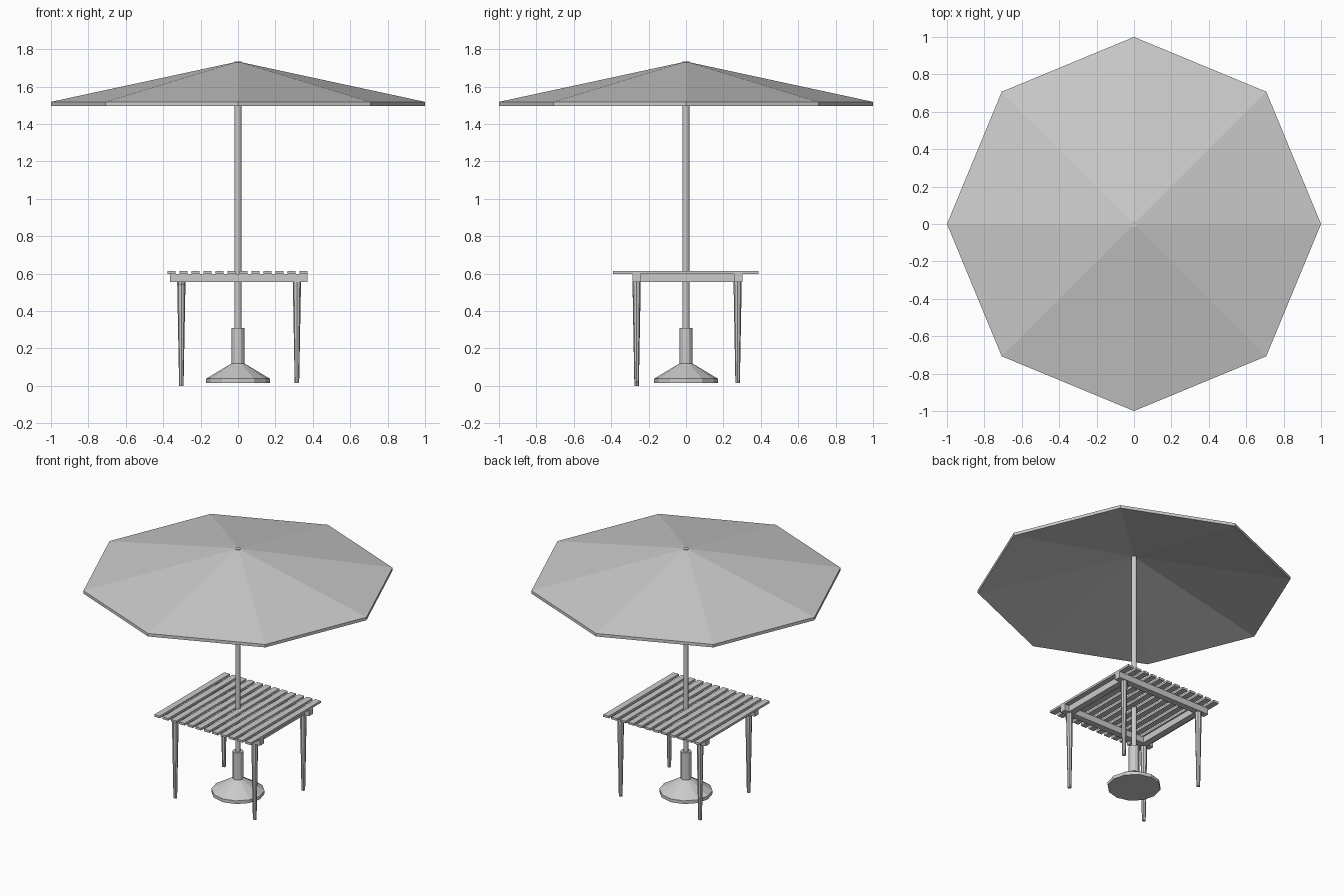
import bpy, bmesh, math

if "Cube" in bpy.data.objects:
    bpy.data.objects.remove(bpy.data.objects["Cube"])


def finish(name, bm):
    bmesh.ops.recalc_face_normals(bm, faces=bm.faces)
    mesh = bpy.data.meshes.new(name)
    bm.to_mesh(mesh)
    bm.free()
    obj = bpy.data.objects.new(name, mesh)
    bpy.context.collection.objects.link(obj)
    return obj


def lathe(name, profile, sides, x=0, y=0, closed=False):
    """Flat-faced turned part from (radius, z) points; a closed profile makes a ring."""
    bm = bmesh.new()
    rings = []
    for r, z in profile:
        angles = [2 * math.pi * i / sides for i in range(sides)]
        rings.append([bm.verts.new((x + r * math.cos(a), y + r * math.sin(a), z)) for a in angles])
    pairs = list(zip(rings, rings[1:]))
    if closed:
        pairs.append((rings[-1], rings[0]))
    else:
        bm.faces.new(rings[0])
        bm.faces.new(rings[-1])
    for a, b in pairs:
        for i in range(sides):
            j = (i + 1) % sides
            bm.faces.new((a[i], a[j], b[j], b[i]))
    return finish(name, bm)


def box(name, x0, x1, y0, y1, z0, z1):
    bm = bmesh.new()
    bmesh.ops.create_cube(bm, size=1)
    bmesh.ops.scale(bm, vec=(x1 - x0, y1 - y0, z1 - z0), verts=bm.verts)
    bmesh.ops.translate(bm, vec=((x0 + x1) / 2, (y0 + y1) / 2, (z0 + z1) / 2), verts=bm.verts)
    return finish(name, bm)


# Umbrella: thin octagonal shell, pole and weighted stand
lathe("canopy", [(0.012, 1.731), (1.0, 1.518), (1.0, 1.497), (0.012, 1.71)], 8, closed=True)
lathe("pole", [(0.0175, 0.1), (0.0175, 1.733)], 12)
lathe("umbrella_stand", [(0.17, 0.015), (0.17, 0.038), (0.034, 0.12), (0.034, 0.31)], 12)

# Table top slats
for i in range(12):
    x = -0.378 + i * 0.0643
    box(f"slat_{i + 1}", x, x + 0.043, -0.39, 0.388, 0.599, 0.614)

# Frame under the slats
box("front_rail", -0.364, 0.372, -0.287, -0.243, 0.555, 0.599)
box("back_rail", -0.364, 0.372, 0.257, 0.301, 0.555, 0.599)
box("left_rail", -0.325, -0.281, -0.243, 0.257, 0.555, 0.599)
box("right_rail", 0.293, 0.337, -0.243, 0.257, 0.555, 0.599)

# Tapered legs; the front left one sits slightly lower
for name, x, y, drop in (("front_left_leg", -0.303, -0.264, 0.014),
                         ("front_right_leg", 0.315, -0.264, 0),
                         ("back_left_leg", -0.303, 0.276, 0),
                         ("back_right_leg", 0.315, 0.276, 0)):
    lathe(name, [(0.012, 0.014 - drop), (0.022, 0.556 - drop)], 8, x, y)
